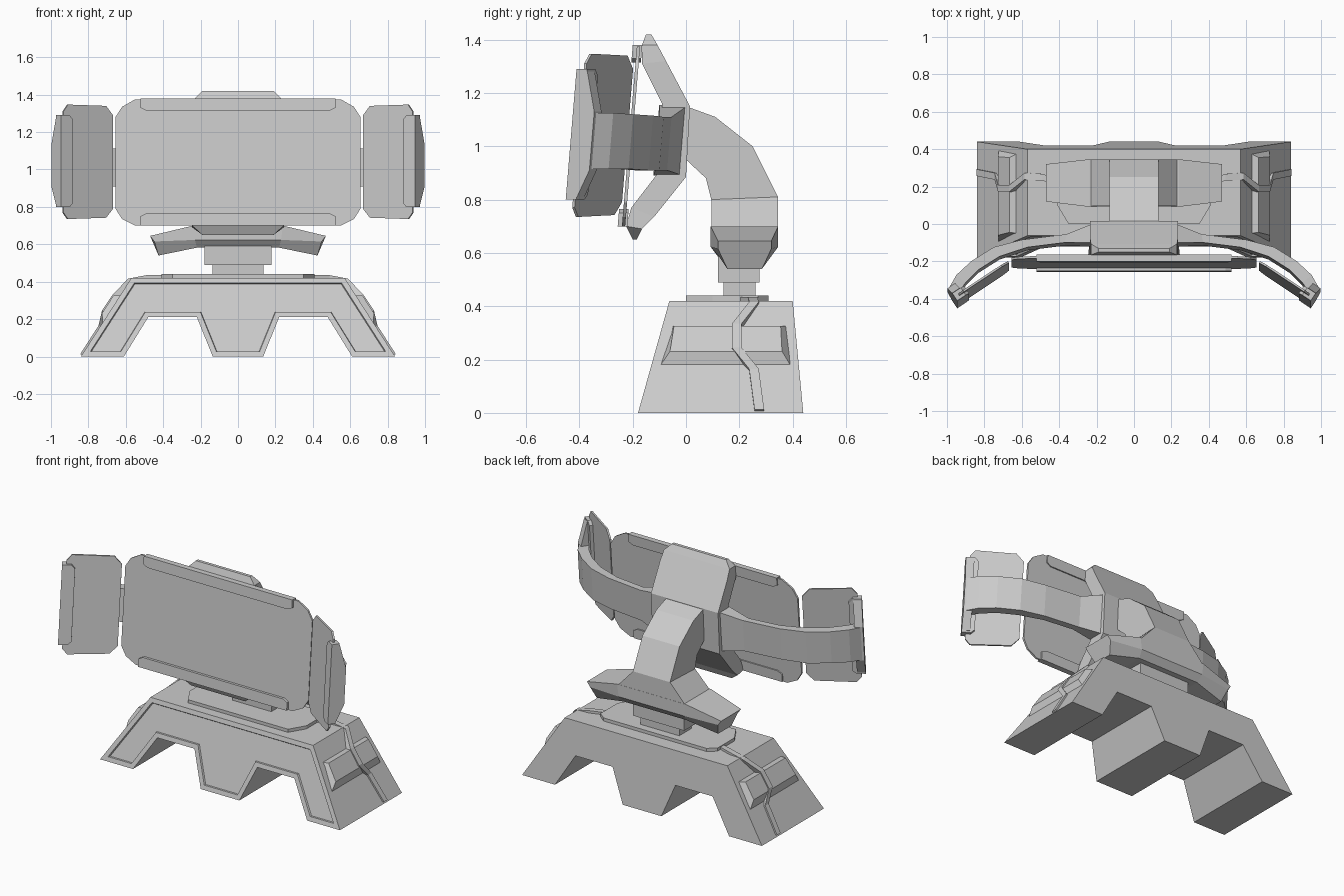
import bpy, bmesh
from mathutils import Vector

if "Cube" in bpy.data.objects:
    bpy.data.objects.remove(bpy.data.objects["Cube"])


def loft(name, rings, mirror=False, panel=None):
    """Skin equal-length rings of points, cap both ends, optionally mirror across x."""
    bm = bmesh.new()
    vr = [[bm.verts.new(p) for p in r] for r in rings]
    n = len(vr[0])
    for a, b in zip(vr, vr[1:]):
        for i in range(n):
            j = (i + 1) % n
            bm.faces.new((a[i], a[j], b[j], b[i]))
    first = bm.faces.new(vr[0])
    bm.faces.new(vr[-1])
    bmesh.ops.recalc_face_normals(bm, faces=bm.faces)
    if panel:  # recessed panel on the first cap
        bmesh.ops.inset_region(bm, faces=[first], thickness=panel[0], use_even_offset=True)
        bmesh.ops.inset_region(bm, faces=[first], thickness=0.004, depth=-panel[1],
                               use_even_offset=True)
    me = bpy.data.meshes.new(name)
    bm.to_mesh(me)
    bm.free()
    ob = bpy.data.objects.new(name, me)
    bpy.context.collection.objects.link(ob)
    if mirror:
        ob.modifiers.new("mirror", 'MIRROR').use_mirror_merge = False
    return ob


def sym(half):
    """Mirror a right-hand profile to a closed outline."""
    return half + [(-x, z) for x, z in reversed(half)]


def box(name, x, y0, y1, z0, z1):
    c = [(x, y0), (x, y1), (-x, y1), (-x, y0)]
    return loft(name, [[(a, b, z) for a, b in c] for z in (z0, z1)])


def tilt(p):
    """Lean the head backwards about its centre height."""
    x, y, z = p
    return (x, y + 0.083 * (z - 1.04), z)


def tilted(name, rings, mirror=False):
    return loft(name, [[tilt(p) for p in r] for r in rings], mirror)


def span(secs):
    """Rings across x from (front yz, back yz, half width)."""
    return [[(-w, *f), (w, *f), (w, *b), (-w, *b)] for f, b, w in secs]


# Base: notched trapezoid with sloping front and back
prof = sym([(0.135, 0), (0.22, 0.21), (0.48, 0.21), (0.61, 0), (0.84, 0), (0.57, 0.42)])
front = [(x, -0.18 + 0.28 * z, z) for x, z in prof]
back = [(x, 0.44 - 0.095 * z, z) for x, z in prof]
loft("base", [front, back], panel=(0.028, 0.01))

# Plate on the base top
plate = sym([(0.35, 0.0), (0.41, 0.10), (0.41, 0.27), (0.36, 0.31)])
loft("base_plate", [[(x, y, z) for x, y in plate] for z in (0.41, 0.44)])


def side(y, z, d):
    """Point on the sloping base end, lifted d along its normal."""
    return Vector((0.84 - 0.643 * z + 0.84 * d, y, z + 0.54 * d))


# Wedge pads on the base ends
loft("side_pad", [
    [side(y, z, -0.01) for y, z in ((-0.105, 0.17), (0.40, 0.17), (0.38, 0.33), (-0.05, 0.33))],
    [side(y, z, 0.03) for y, z in ((-0.06, 0.215), (0.36, 0.215), (0.355, 0.31), (-0.045, 0.31))],
], mirror=True)

# Stepped band over the base ends, running onto the top
path = [(0.275, 0.008, 0.01), (0.255, 0.16, 0.01), (0.19, 0.225, 0.038),
        (0.19, 0.315, 0.036), (0.255, 0.41, 0.012)]
band = [[side(y - 0.018, z, -0.01), side(y + 0.018, z, -0.01),
         side(y + 0.018, z, d), side(y - 0.018, z, d)] for y, z, d in path]
for x, y in ((0.49, 0.25), (0.40, 0.22)):
    band.append([(x, y - 0.018, 0.41), (x, y + 0.018, 0.41),
                 (x, y + 0.018, 0.435), (x, y - 0.018, 0.435)])
loft("side_band", band, mirror=True)

# Pedestal
box("pedestal_lower", 0.135, 0.14, 0.26, 0.43, 0.50)
box("pedestal_upper", 0.18, 0.12, 0.275, 0.49, 0.60)

# Winged foot of the neck
wing = []
for xt, xb, y0, y1, zt, zb in ((-0.47, -0.425, 0.12, 0.32, 0.645, 0.54),
                               (-0.24, -0.22, 0.092, 0.346, 0.70, 0.582),
                               (0.24, 0.22, 0.092, 0.346, 0.70, 0.582),
                               (0.47, 0.425, 0.12, 0.32, 0.645, 0.54)):
    zm = zt * 0.35 + zb * 0.65 if abs(xt) < 0.3 else zt - 0.03
    xm = xt * 0.5 + xb * 0.5
    wing.append([(xt, y0, zt), (xt, y1, zt), (xm, y1, zm),
                 (xb, y1 - 0.035, zb), (xb, y0 + 0.035, zb), (xm, y0, zm)])
loft("neck_wings", wing)

# Curved neck
loft("neck", span([((0.095, 0.69), (0.345, 0.69), 0.24), ((0.095, 0.80), (0.345, 0.81), 0.13),
                   ((0.075, 0.88), (0.25, 1.0), 0.13), ((0.0, 0.95), (0.11, 1.11), 0.13),
                   ((-0.06, 0.97), (0.0, 1.15), 0.13)]))

# Central bracket with its upper and lower claws
loft("bracket", span([((-0.105, 0.90), (0.0, 0.885), 0.235), ((-0.09, 1.16), (0.015, 1.15), 0.235)]))
loft("upper_claw", span([((-0.09, 1.16), (0.015, 1.15), 0.235), ((-0.165, 1.31), (-0.075, 1.32), 0.235),
                         ((-0.165, 1.38), (-0.107, 1.38), 0.23), ((-0.15, 1.42), (-0.13, 1.42), 0.19)]))
loft("lower_claw", span([((-0.105, 0.90), (0.0, 0.885), 0.235), ((-0.205, 0.77), (-0.12, 0.735), 0.24),
                         ((-0.225, 0.70), (-0.165, 0.69), 0.245), ((-0.20, 0.65), (-0.185, 0.65), 0.19)]))

# Curved side arms: front xy, back xy, bottom and top z
arm = [((0.20, -0.11), (0.20, 0.0), 0.89, 1.155), ((0.37, -0.105), (0.36, -0.06), 0.91, 1.11),
       ((0.57, -0.13), (0.60, -0.09), 0.91, 1.11), ((0.72, -0.18), (0.75, -0.13), 0.91, 1.115),
       ((0.83, -0.25), (0.87, -0.205), 0.915, 1.12), ((0.90, -0.32), (0.95, -0.28), 0.915, 1.125),
       ((0.945, -0.385), (0.99, -0.35), 0.915, 1.125)]
tilted("side_arm", [[(*f, z0), (*b, z0), (*b, z1), (*f, z1)] for f, b, z0, z1 in arm], mirror=True)

# Main screen, an octagonal sheet
scr = sym([(0.55, 0.70), (0.62, 0.735), (0.655, 0.79), (0.655, 1.28), (0.62, 1.335), (0.55, 1.375)])
tilted("main_screen", [[(x, y, z) for x, z in scr] for y in (-0.212, -0.200)])

# Clamp rails along the top and bottom of the screen
for name, s in (("top_rail", 1), ("bottom_rail", -1)):
    rail = sym([(0.49, 1.04 + s * 0.275), (0.52, 1.04 + s * 0.29), (0.52, 1.04 + s * 0.34)])
    tilted(name, [[(x, y, z) for x, z in rail] for y in (-0.228, -0.192)])


def wing_pt(s, t, z):
    """Side-screen frame: s along the panel outward, t towards the back."""
    return (0.67 + 0.83 * s + 0.55 * t, -0.225 - 0.55 * s + 0.83 * t, z)


# Angled side screens
out = [(0.0, 0.79), (0.045, 0.742), (0.29, 0.735), (0.32, 0.77),
       (0.32, 1.31), (0.29, 1.347), (0.045, 1.34), (0.0, 1.29)]
tilted("side_screen", [[wing_pt(s, t, z) for s, z in out] for t in (-0.004, 0.007)], mirror=True)

# End clips: a strip over the screen edge with a bowed bracket behind it
strip = [(0.29, 0.80), (0.345, 0.80), (0.345, 1.29), (0.29, 1.29), (0.268, 1.265), (0.268, 0.82)]
tilted("end_clip", [[wing_pt(s, t, z) for s, z in strip] for t in (-0.02, 0.028)], mirror=True)
bow = [(0.02, 0.81), (0.03, 0.81), (0.076, 0.91), (0.076, 1.13), (0.03, 1.28), (0.02, 1.28)]
tilted("clip_bow", [[wing_pt(s, t, z) for t, z in bow] for s in (0.295, 0.345)], mirror=True)
